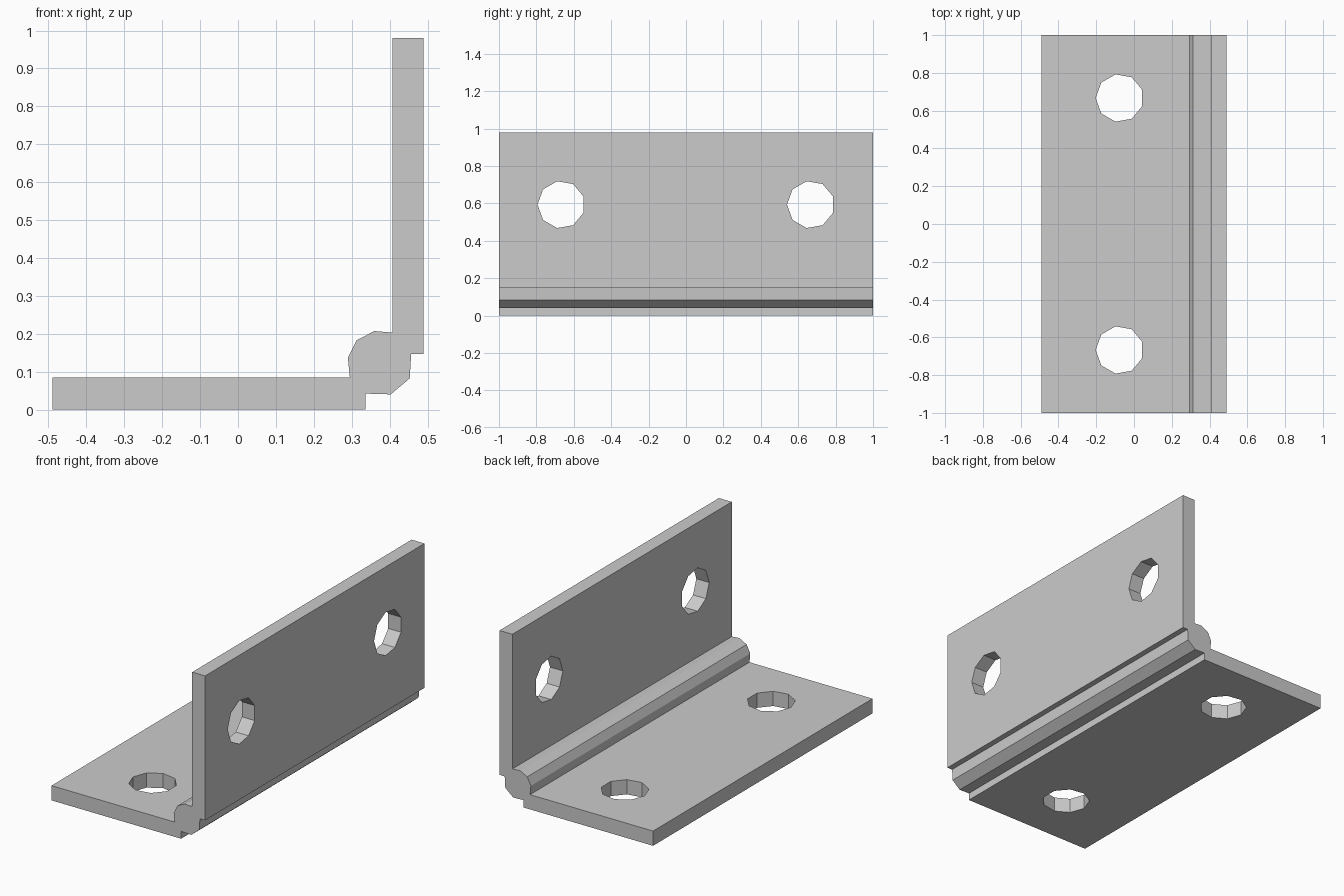
import bpy, bmesh, math
from mathutils import Vector

cube = bpy.data.objects.get("Cube")
if cube:
    bpy.data.objects.remove(cube, do_unlink=True)

steel = bpy.data.materials.new("grey steel")
steel.use_nodes = True
GREY = (0.6, 0.6, 0.6, 1)
steel.diffuse_color = GREY
steel.node_tree.nodes["Principled BSDF"].inputs["Base Color"].default_value = GREY


def prism(name, points, direction):
    """Extrude a flat polygon along a direction."""
    bm = bmesh.new()
    face = bm.faces.new([bm.verts.new(p) for p in points])
    result = bmesh.ops.extrude_face_region(bm, geom=[face], use_keep_orig=True)
    moved = [v for v in result["geom"] if isinstance(v, bmesh.types.BMVert)]
    bmesh.ops.translate(bm, verts=moved, vec=direction)
    bmesh.ops.recalc_face_normals(bm, faces=bm.faces)
    mesh = bpy.data.meshes.new(name)
    bm.to_mesh(mesh)
    bm.free()
    mesh.materials.append(steel)
    obj = bpy.data.objects.new(name, mesh)
    bpy.context.collection.objects.link(obj)
    return obj


# Cross-section: flat leaf, rounded knuckle and upright leaf
outline = [
    (-0.49, 0), (0.337, 0), (0.337, 0.042),
    (0.403, 0.04), (0.453, 0.082), (0.457, 0.147),
    (0.49, 0.147), (0.49, 0.98), (0.408, 0.98), (0.408, 0.203),
    (0.36, 0.207), (0.313, 0.183), (0.29, 0.137), (0.295, 0.085),
    (-0.49, 0.085),
]
hinge = prism("hinge_bracket", [(x, -1, z) for x, z in outline], Vector((0, 2, 0)))

# Nine-sided screw holes, two through each leaf
RADIUS, SIDES = 0.127, 9


def ring(u, v):
    angles = [math.pi + math.tau * k / SIDES for k in range(SIDES)]
    return [(u + RADIUS * math.cos(a), v + RADIUS * math.sin(a)) for a in angles]


cutters = []
for y in (-0.667, 0.667):
    cutters.append(prism("flat_leaf_hole",
                         [(u, v, -0.1) for u, v in ring(-0.076, y)], Vector((0, 0, 0.3))))
    cutters.append(prism("upright_leaf_hole",
                         [(0.3, u, v) for u, v in ring(y, 0.593)], Vector((0.3, 0, 0))))

bpy.context.view_layer.objects.active = hinge
for cutter in cutters:
    cutter.hide_render = True
    cut = hinge.modifiers.new("screw hole", 'BOOLEAN')
    cut.operation = 'DIFFERENCE'
    cut.solver = 'EXACT'
    cut.object = cutter
    bpy.ops.object.modifier_apply(modifier=cut.name)
    bpy.data.objects.remove(cutter, do_unlink=True)
